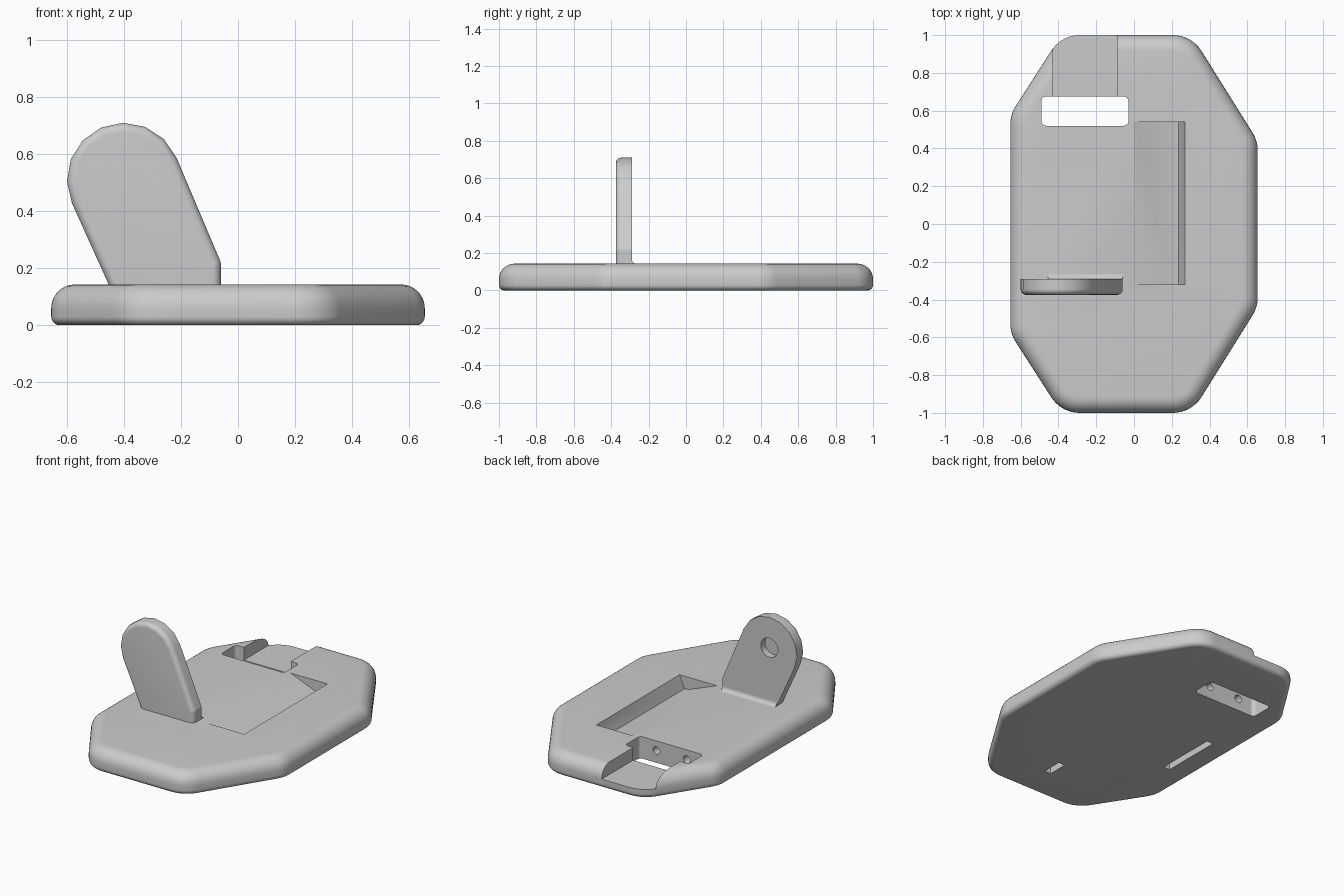
import bpy, bmesh, math
from mathutils import Vector, Matrix

if "Cube" in bpy.data.objects:
    bpy.data.objects.remove(bpy.data.objects["Cube"])

grey = bpy.data.materials.new("plain_grey")
grey.use_nodes = True
colour = (0.6, 0.6, 0.6, 1)
grey.diffuse_color = colour
grey.node_tree.nodes["Principled BSDF"].inputs["Base Color"].default_value = colour

THICK = 0.143
UPRIGHT = Matrix.Rotation(math.pi / 2, 4, 'X')


def make_object(name, bm, matrix=None):
    if matrix:
        bm.transform(matrix)
    bmesh.ops.recalc_face_normals(bm, faces=bm.faces)
    mesh = bpy.data.meshes.new(name)
    bm.to_mesh(mesh)
    bm.free()
    mesh.materials.append(grey)
    obj = bpy.data.objects.new(name, mesh)
    bpy.context.collection.objects.link(obj)
    return obj


def outline(circles, inset, steps=8):
    """Counter-clockwise outline wrapped around circles (x, y, radius)."""
    def tangent(a, b):
        dx, dy = b[0] - a[0], b[1] - a[1]
        return math.atan2(dy, dx) - math.acos((a[2] - b[2]) / math.hypot(dx, dy))
    points, n = [], len(circles)
    for i, c in enumerate(circles):
        start = tangent(circles[i - 1], c)
        sweep = (tangent(c, circles[(i + 1) % n]) - start) % math.tau
        for k in range(steps + 1):
            a = start + sweep * k / steps
            r = c[2] - inset
            points.append((c[0] + r * math.cos(a), c[1] + r * math.sin(a)))
    return points


def loft(name, circles, layers, matrix=None):
    """Stack the outline through (inset, height) layers and cap both ends."""
    bm = bmesh.new()
    rings = [[bm.verts.new((x, y, h)) for x, y in outline(circles, d)] for d, h in layers]
    for low, high in zip(rings, rings[1:]):
        for i in range(len(low)):
            j = (i + 1) % len(low)
            bm.faces.new((low[i], low[j], high[j], high[i]))
    bm.faces.new(rings[0][::-1])
    bm.faces.new(rings[-1])
    return make_object(name, bm, matrix)


def prism(name, profile, depth_from, depth_to, matrix):
    bm = bmesh.new()
    ends = [[bm.verts.new((u, v, w)) for u, v in profile] for w in (depth_from, depth_to)]
    for i in range(len(profile)):
        j = (i + 1) % len(profile)
        bm.faces.new((ends[0][i], ends[0][j], ends[1][j], ends[1][i]))
    bm.faces.new(ends[0][::-1])
    bm.faces.new(ends[1])
    return make_object(name, bm, matrix)


def box(name, x0, x1, y0, y1, z0, z1):
    return prism(name, [(x0, y0), (x1, y0), (x1, y1), (x0, y1)], z0, z1, Matrix())


def cylinder(name, x, z, radius, y0, y1):
    bm = bmesh.new()
    bmesh.ops.create_cone(bm, cap_ends=True, segments=24, radius1=radius,
                          radius2=radius, depth=y1 - y0)
    return make_object(name, bm, Matrix.Translation((x, (y0 + y1) / 2, z)) @ UPRIGHT)


def round_over(radius, edge, sign, steps=8):
    """Layers for a quarter-round ending at height edge."""
    return [(radius * (1 - math.cos(a)), edge + sign * radius * (math.sin(a) - 1))
            for a in (math.pi / 2 * k / steps for k in range(steps + 1))]


def corner_circles(points, r):
    result = []
    for i, p in enumerate(points):
        p = Vector(p)
        d1 = (p - Vector(points[i - 1])).normalized()
        d2 = (Vector(points[(i + 1) % len(points)]) - p).normalized()
        n1, n2 = Vector((d1.y, -d1.x)), Vector((d2.y, -d2.x))
        c = p - (n1 + n2) * (r / (1 + n1.dot(n2)))
        result.append((c.x, c.y, r))
    return result


def carve(target, cutters):
    bpy.context.view_layer.objects.active = target
    for cutter in cutters:
        cutter.hide_render = True
        mod = target.modifiers.new("cut", 'BOOLEAN')
        mod.operation, mod.solver, mod.object = 'DIFFERENCE', 'EXACT', cutter
        bpy.ops.object.modifier_apply(modifier=mod.name)
        bpy.data.objects.remove(cutter)


# Base plate: eight-sided slab with rounded corners and edges
plan = [(-0.385, -1), (0.305, -1), (0.655, -0.44), (0.655, 0.44),
        (0.305, 1), (-0.385, 1), (-0.655, 0.58), (-0.655, -0.58)]
base = loft("base_plate", corner_circles(plan, 0.18),
            round_over(0.03, 0, -1)[::-1] + round_over(0.083, THICK, 1))

# Through slot, rear channel, sloped recess, pin holes and underside pockets
slot = loft("slot_cutter", corner_circles(
    [(-0.49, 0.52), (-0.03, 0.52), (-0.03, 0.675), (-0.49, 0.675)], 0.025),
    [(0, -0.1), (0, 0.3)])
channel = box("channel_cutter", -0.43, -0.09, 0.6, 1.2, 0.06, 0.3)
recess = prism("recess_cutter",
               [(-0.0, THICK), (0.2, 0.065), (0.235, 0.06), (0.27, THICK),
                (0.27, 0.2), (-0.0, 0.2)], -0.54, 0.32, UPRIGHT)
holes = [cylinder("pin_hole_cutter", x, 0.08, 0.025, 0.4, 0.6) for x in (-0.37, -0.15)]
pockets = [box("side_pocket_cutter", -0.51, -0.465, -0.28, 0.12, -0.1, 0.05),
           box("front_pocket_cutter", 0.0, 0.045, -0.77, -0.64, -0.1, 0.05)]
carve(base, [slot, channel, recess] + holes + pockets)

# Leaning upright tab with a rounded front rim and a blind hole at the back
tab = loft("upright_tab",
           [(-0.389, 0.097, 0.04), (-0.1, 0.097, 0.04), (-0.095, 0.213, 0.035), (-0.4, 0.51, 0.2)],
           [(0, 0.29)] + round_over(0.03, 0.375, 1), UPRIGHT)
carve(tab, [cylinder("tab_hole_cutter", -0.4, 0.51, 0.062, -0.335, -0.2)])

# Concave fillet joining the tab's back to the plate
R = 0.025
curve = [(-0.29 + R * (1 - math.sin(a)), THICK + R * (1 - math.cos(a)))
         for a in (math.pi / 2 * k / 6 for k in range(7))]
ALONG_X = Matrix(((0, 0, 1, 0), (1, 0, 0, 0), (0, 1, 0, 0), (0, 0, 0, 1)))
fillet = prism("tab_fillet", [(-0.3, THICK - 0.01), (-0.29 + R, THICK - 0.01)] + curve
               + [(-0.3, THICK + R)], -0.455, -0.06, ALONG_X)

# Smooth the rounded surfaces and keep crisp edges
bpy.ops.object.select_all(action='DESELECT')
for obj in (base, tab, fillet):
    obj.select_set(True)
bpy.context.view_layer.objects.active = base
bpy.ops.object.shade_smooth_by_angle(angle=math.radians(30))
